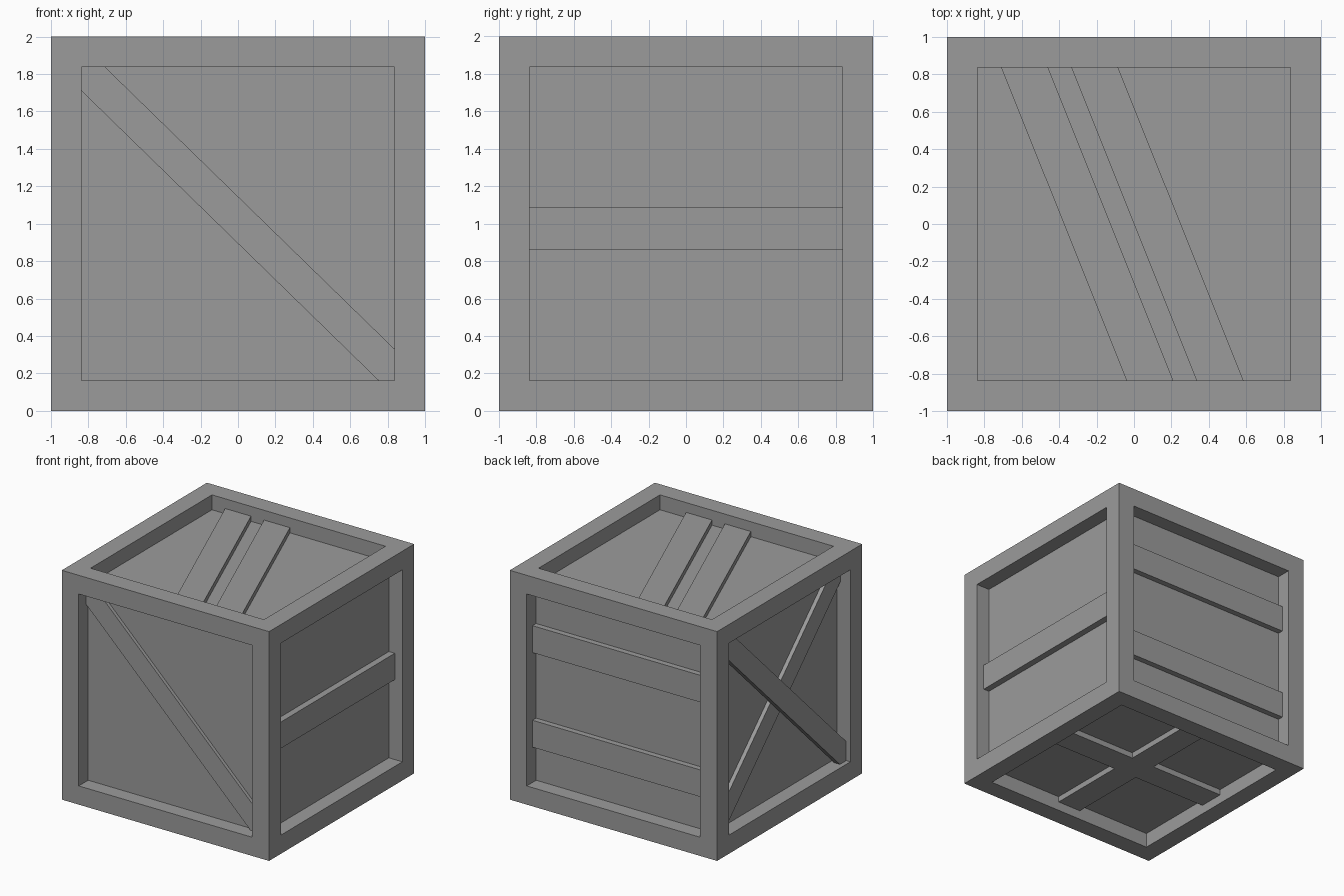
import bpy, bmesh
from mathutils import Vector

if "Cube" in bpy.data.objects:
    bpy.data.objects.remove(bpy.data.objects["Cube"])

RIM, DEPTH = 0.163, 0.13     # frame width, panel recess
IN = 1 - RIM                 # half size of the recessed opening
CENTER = Vector((0, 0, 1))
X, Y, Z = Vector((1, 0, 0)), Vector((0, 1, 0)), Vector((0, 0, 1))
# in-plane axes (u, v) of each side, u x v points outward
SIDES = {"front": (X, Z), "right": (Y, Z), "back": (-X, Z),
         "left": (-Y, Z), "top": (X, Y), "bottom": (X, -Y)}

grey = bpy.data.materials.new("dark_grey")
grey.diffuse_color = (0.33, 0.33, 0.33, 1)
grey.use_nodes = True
grey.node_tree.nodes["Principled BSDF"].inputs["Base Color"].default_value = grey.diffuse_color


def finish(name, bm):
    bmesh.ops.recalc_face_normals(bm, faces=bm.faces)
    mesh = bpy.data.meshes.new(name)
    bm.to_mesh(mesh)
    bm.free()
    mesh.materials.append(grey)
    obj = bpy.data.objects.new(name, mesh)
    bpy.context.collection.objects.link(obj)
    return obj


def plank(name, side, profile, sunk=0.08, back=DEPTH + 0.01):
    """Flat board: profile in side coordinates, extruded outward from depth back to sunk."""
    u, v = SIDES[side]
    n = u.cross(v)
    base = CENTER + n * (1 - back)
    bm = bmesh.new()
    face = bm.faces.new([bm.verts.new(base + u * a + v * b) for a, b in profile])
    ext = bmesh.ops.extrude_face_region(bm, geom=[face], use_keep_orig=True)
    verts = [g for g in ext["geom"] if isinstance(g, bmesh.types.BMVert)]
    bmesh.ops.translate(bm, verts=verts, vec=n * (back - sunk))
    return finish(name, bm)


def rail(lo, hi):
    return [(-IN, lo), (IN, lo), (IN, hi), (-IN, hi)]


# crate body: cube with a recessed panel on every side
bm = bmesh.new()
bmesh.ops.create_cube(bm, size=2)
bmesh.ops.translate(bm, verts=bm.verts, vec=CENTER)
panels = list(bm.faces)
bmesh.ops.inset_individual(bm, faces=panels, thickness=RIM, use_even_offset=True)
for f in bmesh.ops.extrude_discrete_faces(bm, faces=panels)["faces"]:
    f.normal_update()
    bmesh.ops.translate(bm, verts=f.verts, vec=-f.normal * DEPTH)
finish("crate_body", bm)

# diagonal braces, trimmed by the frame
diagonal = [(-IN, IN), (-IN, 0.71), (0.75, -IN), (IN, -IN), (IN, -0.67), (-0.71, IN)]
mirrored = [(-a, b) for a, b in diagonal]
plank("front_brace", "front", diagonal, sunk=0.1)
plank("left_brace_lower", "left", mirrored, sunk=0.095)
plank("left_brace_upper", "left", diagonal, sunk=0.04, back=0.095)

# horizontal boards
plank("right_board", "right", rail(-0.14, 0.09), sunk=0.073)
plank("back_board_upper", "back", rail(0.295, 0.53))
plank("back_board_lower", "back", rail(-0.53, -0.295))

# slanted boards on the lid
for i, x in enumerate((-0.04, 0.335)):
    plank(f"lid_board_{i + 1}", "top",
          [(x, -IN), (x + 0.25, -IN), (x - 0.42, IN), (x - 0.67, IN)], sunk=0.085)

# plus-shaped brace underneath
w = 0.115
arm = [(w, w), (w, IN), (-w, IN)]
cross = []
for _ in range(4):
    cross += arm
    arm = [(-b, a) for a, b in arm]
plank("bottom_cross", "bottom", cross)
